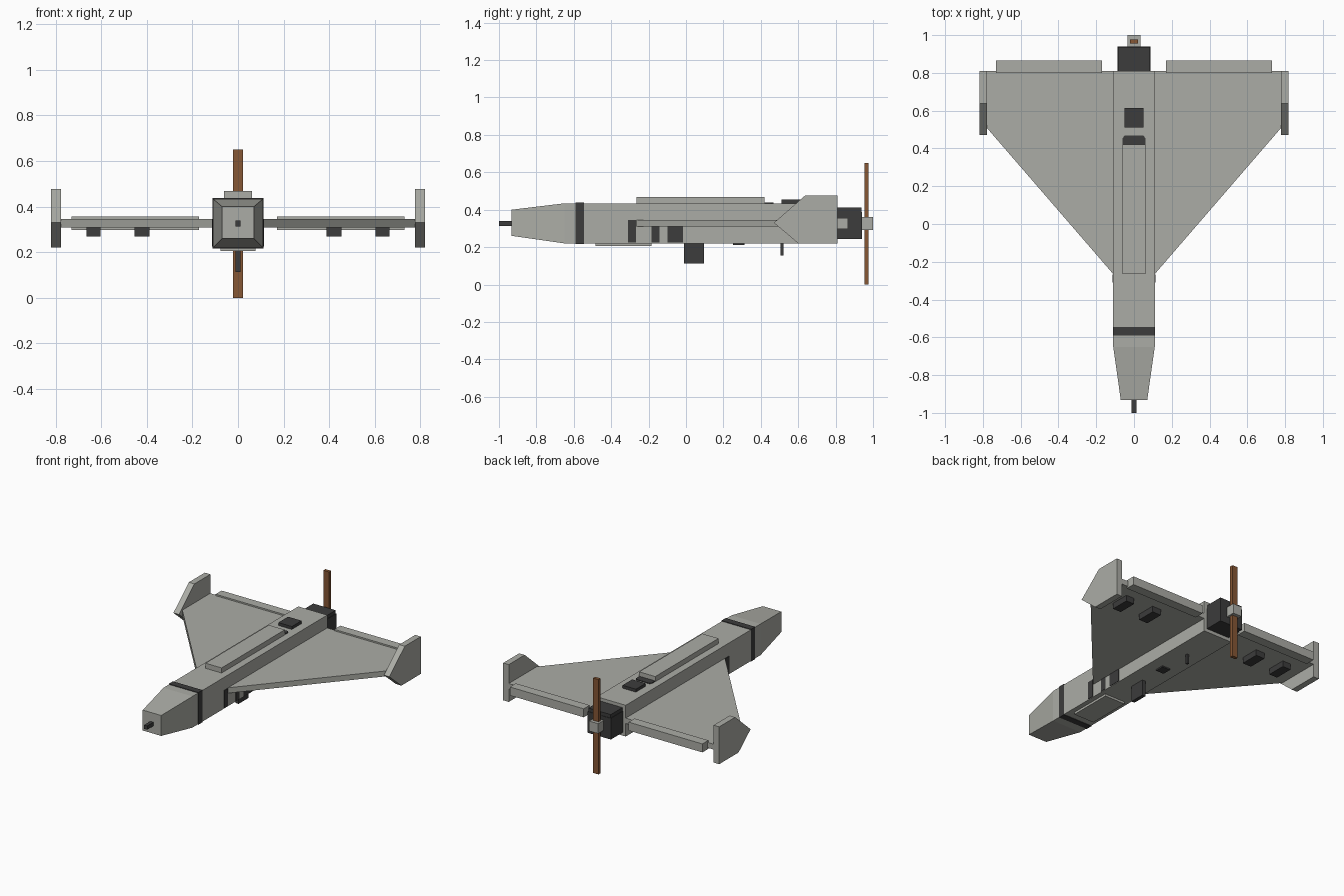
import bpy, bmesh
from mathutils import Vector

if "Cube" in bpy.data.objects:
    bpy.data.objects.remove(bpy.data.objects["Cube"])


def material(name, rgb):
    m = bpy.data.materials.new(name)
    m.diffuse_color = (*rgb, 1)
    m.use_nodes = True
    m.node_tree.nodes["Principled BSDF"].inputs["Base Color"].default_value = m.diffuse_color
    return m


GREY = material("airframe grey", (0.41, 0.415, 0.38))
DARK = material("dark equipment", (0.045, 0.045, 0.045))
BROWN = material("propeller wood", (0.24, 0.095, 0.035))


def loft(name, rings, mat):
    """Join matching rings of points into a closed solid."""
    bm = bmesh.new()
    loops = [[bm.verts.new(Vector(p)) for p in ring] for ring in rings]
    n = len(loops[0])
    for a, b in zip(loops, loops[1:]):
        for i in range(n):
            j = (i + 1) % n
            bm.faces.new((a[i], a[j], b[j], b[i]))
    bm.faces.new(loops[0])
    bm.faces.new(loops[-1][::-1])
    bmesh.ops.recalc_face_normals(bm, faces=bm.faces)
    me = bpy.data.meshes.new(name)
    bm.to_mesh(me)
    bm.free()
    me.materials.append(mat)
    ob = bpy.data.objects.new(name, me)
    bpy.context.collection.objects.link(ob)
    return ob


def section(y, hw, z0, z1):
    return [(-hw, y, z0), (hw, y, z0), (hw, y, z1), (-hw, y, z1)]


def box(name, x, y, z, mat):
    return loft(name, [[(x[0], v, z[0]), (x[1], v, z[0]), (x[1], v, z[1]),
                        (x[0], v, z[1])] for v in y], mat)


def centre_box(name, hw, y, z, mat):
    return box(name, (-hw, hw), y, z, mat)


def mirrored(ob):
    ob.modifiers.new("mirror", 'MIRROR')
    return ob


# Fuselage with tapered nose
loft("fuselage", [section(-0.932, 0.07, 0.26, 0.40),
                  section(-0.65, 0.11, 0.22, 0.434),
                  section(0.81, 0.11, 0.22, 0.434)], GREY)
centre_box("nose_band", 0.112, (-0.59, -0.545), (0.217, 0.438), DARK)
centre_box("nose_probe", 0.012, (-1.0, -0.93), (0.313, 0.339), DARK)

# Dorsal parts
centre_box("spine_fairing", 0.061, (-0.265, 0.42), (0.43, 0.469), GREY)
loft("spine_vent", [[(-0.06, 0.42, z), (0.06, 0.42, z), (0.06, 0.455, z),
                     (0.05, 0.468, z), (-0.05, 0.468, z), (-0.06, 0.455, z)]
                    for z in (0.43, 0.439)], DARK)
centre_box("dorsal_hatch", 0.051, (0.51, 0.615), (0.43, 0.454), DARK)

# Belly parts
centre_box("belly_panel", 0.077, (-0.485, -0.185), (0.205, 0.225), GREY)
centre_box("belly_fin", 0.012, (-0.01, 0.095), (0.112, 0.225), DARK)
centre_box("belly_plate", 0.03, (0.25, 0.312), (0.211, 0.225), DARK)
centre_box("belly_antenna", 0.008, (0.506, 0.522), (0.155, 0.225), DARK)

# Delta wing in one piece
outline = [(0.11, -0.265), (0.78, 0.51), (0.78, 0.81),
           (-0.78, 0.81), (-0.78, 0.51), (-0.11, -0.265)]
loft("delta_wing", [[(x, y, z) for x, y in outline]
                    for z in (0.309, 0.346)], GREY)

# Parts repeated on both sides
mirrored(box("elevon", (0.17, 0.73), (0.80, 0.865), (0.298, 0.356), GREY))
fin = [(0.47, 0.33), (0.637, 0.476), (0.81, 0.476), (0.81, 0.22), (0.60, 0.22)]
mirrored(loft("winglet", [[(x, y, z) for y, z in fin]
                          for x in (0.777, 0.819)], GREY))
for label, x in (("inner", (0.387, 0.453)), ("outer", (0.603, 0.665))):
    mirrored(box(label + "_servo", x, (0.59, 0.72), (0.269, 0.315), DARK))
for label, y, top in (("front", (-0.31, -0.267), 0.345),
                      ("middle", (-0.185, -0.143), 0.309),
                      ("rear", (-0.10, -0.015), 0.309)):
    mirrored(box(label + "_side_panel", (0.107, 0.113), y, (0.224, top), DARK))

# Engine, hub and two-bladed propeller
centre_box("engine", 0.088, (0.81, 0.94), (0.243, 0.388), DARK)
centre_box("engine_cover", 0.085, (0.81, 0.937), (0.388, 0.412), DARK)
centre_box("propeller_hub", 0.034, (0.94, 1.0), (0.292, 0.36), GREY)
centre_box("propeller", 0.021, (0.955, 0.977), (0.0, 0.65), BROWN)
